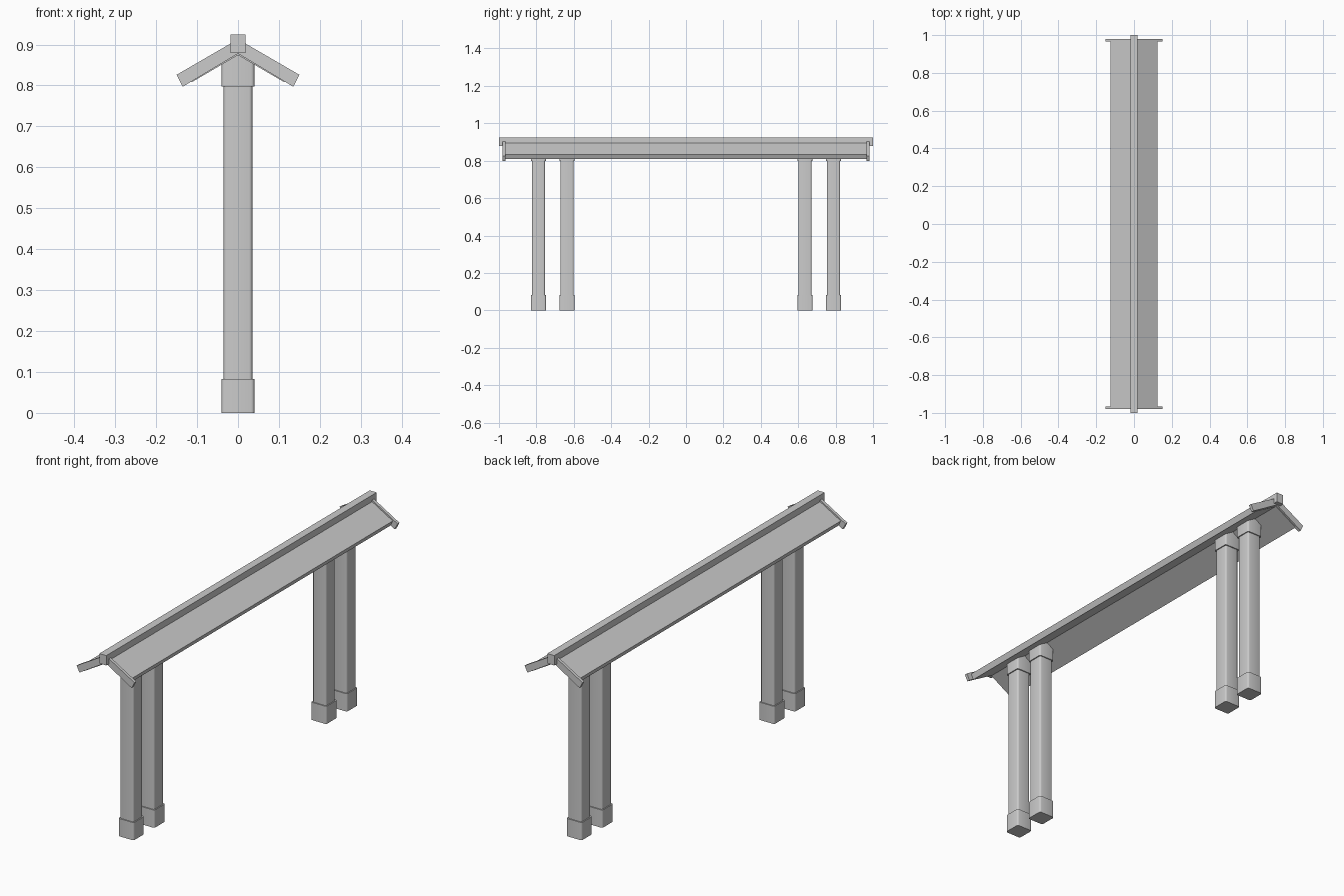
import bpy
import bmesh
import math

old = bpy.data.objects.get("Cube")
if old:
    bpy.data.objects.remove(old, do_unlink=True)

stone = bpy.data.materials.new("light_grey")
stone.use_nodes = True
GREY = (0.6, 0.6, 0.6, 1)
stone.diffuse_color = GREY
stone.node_tree.nodes["Principled BSDF"].inputs["Base Color"].default_value = GREY


def finish(name, bm):
    bmesh.ops.recalc_face_normals(bm, faces=bm.faces)
    mesh = bpy.data.meshes.new(name)
    bm.to_mesh(mesh)
    bm.free()
    mesh.materials.append(stone)
    obj = bpy.data.objects.new(name, mesh)
    bpy.context.collection.objects.link(obj)
    return obj


def gable(name, right_half, y0, y1):
    """Extrude a mirrored cross-section in x/z along y."""
    mirrored = [(-x, z) for x, z in reversed(right_half) if x > 0]
    bm = bmesh.new()
    verts = [bm.verts.new((x, y0, z)) for x, z in right_half + mirrored]
    face = bm.faces.new(verts)
    ext = bmesh.ops.extrude_face_region(bm, geom=[face])["geom"]
    moved = [v for v in ext if isinstance(v, bmesh.types.BMVert)]
    bmesh.ops.translate(bm, verts=moved, vec=(0, y1 - y0, 0))
    return finish(name, bm)


def post(name, width, y, z0, z1):
    """Square shaft with softly rounded upright corners."""
    bm = bmesh.new()
    bmesh.ops.create_cube(bm, size=1)
    bmesh.ops.scale(bm, verts=bm.verts, vec=(width, width, z1 - z0))
    bmesh.ops.translate(bm, verts=bm.verts, vec=(0, y, (z0 + z1) / 2))
    upright = [e for e in bm.edges
               if abs(e.verts[0].co.z - e.verts[1].co.z) > 0.01]
    bmesh.ops.bevel(bm, geom=upright, offset=0.008, segments=3,
                    profile=0.5, affect='EDGES')
    obj = finish(name, bm)
    bpy.ops.object.select_all(action='DESELECT')
    obj.select_set(True)
    bpy.context.view_layer.objects.active = obj
    bpy.ops.object.shade_smooth_by_angle(angle=math.radians(40))


# Four columns, each with a plinth and a capital
for label, y in (("front_outer", -0.789), ("front_inner", -0.636),
                 ("back_inner", 0.636), ("back_outer", 0.789)):
    post(label + "_plinth", 0.08, y, 0, 0.083)
    post(label + "_column", 0.07, y, 0.083, 0.797)
    post(label + "_capital", 0.08, y, 0.797, 0.876)

# Pitched roof
gable("roof", [(0, 0.905), (0.125, 0.833), (0.113, 0.808), (0, 0.874)],
      -0.972, 0.972)

# Gable boards closing each end
board = [(0, 0.913), (0.15, 0.826), (0.135, 0.797), (0, 0.878)]
gable("front_gable_board", board, -0.98, -0.966)
gable("back_gable_board", board, 0.966, 0.98)

# Ridge beam along the top
gable("ridge_beam", [(0.018, 0.925), (0.018, 0.879)], -1, 1)
